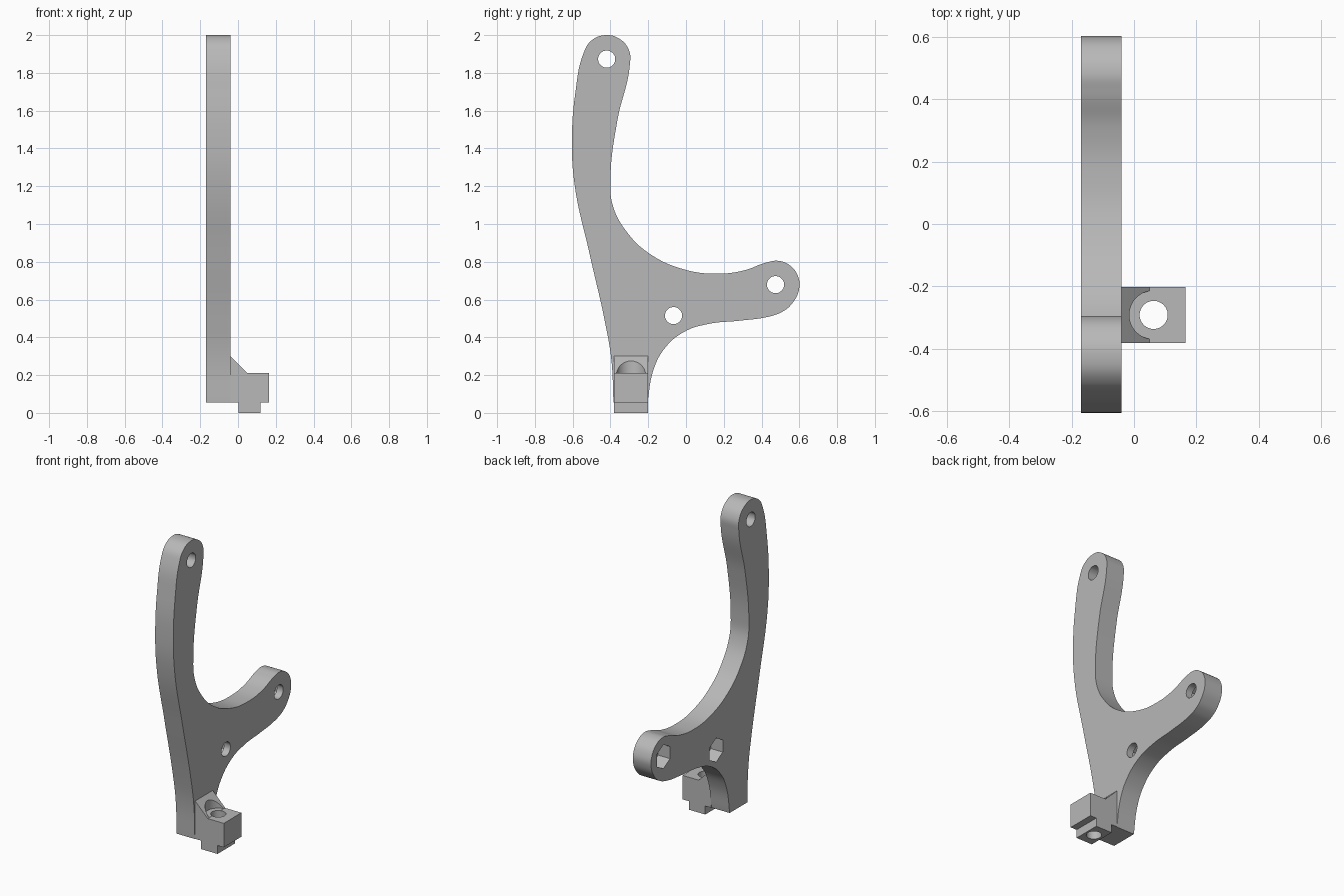
import bpy, bmesh, math
from mathutils import Matrix, Vector

if "Cube" in bpy.data.objects:
    bpy.data.objects.remove(bpy.data.objects["Cube"], do_unlink=True)

grey = bpy.data.materials.new("plain grey")
grey.use_nodes = True
colour = (0.48, 0.48, 0.48, 1)
grey.diffuse_color = colour
grey.node_tree.nodes["Principled BSDF"].inputs["Base Color"].default_value = colour

# Drawing planes: side outlines run along x, front outlines run along y
SIDE = Matrix(((0, 0, 1, 0), (1, 0, 0, 0), (0, 1, 0, 0), (0, 0, 0, 1)))
FRONT = Matrix.Rotation(math.pi / 2, 4, 'X')


def arc(centre, r, start, end, count):
    angles = [math.radians(start + (end - start) * i / (count - 1)) for i in range(count)]
    return [(centre[0] + r * math.cos(a), centre[1] + r * math.sin(a)) for a in angles]


def add_outline(curve, points, corners=()):
    spline = curve.splines.new('BEZIER')
    spline.bezier_points.add(len(points) - 1)
    spline.use_cyclic_u = True
    for i, (bp, p) in enumerate(zip(spline.bezier_points, points)):
        bp.co = (*p, 0)
        kind = 'VECTOR' if i in corners else 'AUTO'
        bp.handle_left_type = bp.handle_right_type = kind


def slab(name, outlines, depth, matrix):
    """Extrude filled outlines, with any inner outlines becoming holes."""
    curve = bpy.data.curves.new(name, 'CURVE')
    curve.dimensions, curve.fill_mode = '2D', 'BOTH'
    curve.extrude, curve.resolution_u = depth / 2, 10
    for points, corners in outlines:
        add_outline(curve, points, corners)
    temp = bpy.data.objects.new(name + " outline", curve)
    bpy.context.collection.objects.link(temp)
    graph = bpy.context.evaluated_depsgraph_get()
    mesh = bpy.data.meshes.new_from_object(temp.evaluated_get(graph))
    bpy.data.objects.remove(temp, do_unlink=True)
    bm = bmesh.new()
    bm.from_mesh(mesh)
    bmesh.ops.remove_doubles(bm, verts=bm.verts, dist=0.0002)
    bmesh.ops.transform(bm, matrix=matrix, verts=bm.verts)
    bmesh.ops.recalc_face_normals(bm, faces=bm.faces)
    bm.to_mesh(mesh)
    bm.free()
    mesh.name = name
    obj = bpy.data.objects.new(name, mesh)
    bpy.context.collection.objects.link(obj)
    return obj


def cut(obj, centre, radius, length, sides, turn):
    """Subtract a prism or cylinder and apply the result."""
    bm = bmesh.new()
    bmesh.ops.create_cone(bm, cap_ends=True, segments=sides, radius1=radius, radius2=radius,
                          depth=length, matrix=Matrix.Translation(centre) @ turn)
    mesh = bpy.data.meshes.new("cutter")
    bm.to_mesh(mesh)
    bm.free()
    cutter = bpy.data.objects.new("cutter", mesh)
    cutter.hide_render = True
    bpy.context.collection.objects.link(cutter)
    mod = obj.modifiers.new("cut", 'BOOLEAN')
    mod.operation, mod.solver, mod.object = 'DIFFERENCE', 'EXACT', cutter
    graph = bpy.context.evaluated_depsgraph_get()
    result = bpy.data.meshes.new_from_object(obj.evaluated_get(graph))
    obj.modifiers.clear()
    obj.data = result
    bpy.data.objects.remove(cutter, do_unlink=True)


def finish(obj):
    obj.data.materials.clear()
    obj.data.materials.append(grey)
    bpy.ops.object.select_all(action='DESELECT')
    obj.select_set(True)
    bpy.context.view_layer.objects.active = obj
    bpy.ops.object.shade_smooth_by_angle(angle=math.radians(30))


# Forked plate: outline in y and z, round lobes at both ends
top_hole, side_hole, mid_hole = (-0.42, 1.873), (0.474, 0.679), (-0.066, 0.515)
outline = [(-0.384, 0.055), (-0.395, 0.28), (-0.426, 0.467), (-0.51, 0.84),
           (-0.59, 1.21), (-0.604, 1.45), (-0.585, 1.7)]
outline += arc(top_hole, 0.127, 168, -16, 6)
outline += [(-0.363, 1.55), (-0.4, 1.236), (-0.388, 1.10), (-0.315, 0.96), (-0.193, 0.843),
            (-0.008, 0.759), (0.167, 0.737), (0.31, 0.755)]
outline += arc(side_hole, 0.127, 114, -10, 5)
outline += [(0.56, 0.577), (0.511, 0.536), (0.44, 0.51), (0.283, 0.488), (0.125, 0.472),
            (-0.008, 0.43), (-0.114, 0.34), (-0.172, 0.228), (-0.204, 0.055)]
holes = [(arc(c, 0.045, 0, 315, 8), ()) for c in (top_hole, side_hole, mid_hole)]
plate = slab("forked_plate", [(outline, (0, len(outline) - 1))] + holes, 0.13,
             Matrix.Translation((-0.105, 0, 0)) @ SIDE)

# Hexagonal nut pockets on the outer face
for y, z in (side_hole, mid_hole):
    cut(plate, Vector((-0.14, y, z)), 0.078, 0.11, 6, SIDE)
finish(plate)

# Mounting foot: block with sloped gusset and a tab below
foot_shape = [(-0.04, 0.055), (-0.04, 0.30), (0.05, 0.21), (0.165, 0.21), (0.165, 0.055),
              (0.12, 0.055), (0.12, 0), (0.003, 0), (0.003, 0.055)]
foot = slab("mounting_foot", [(foot_shape, range(len(foot_shape)))], 0.18,
            Matrix.Translation((0, -0.291, 0)) @ FRONT)

# Vertical bolt hole and clearance for the bolt head
cut(foot, Vector((0.063, -0.291, 0.15)), 0.045, 0.6, 48, Matrix())
cut(foot, Vector((0.063, -0.291, 0.311)), 0.078, 0.2, 48, Matrix())
finish(foot)
